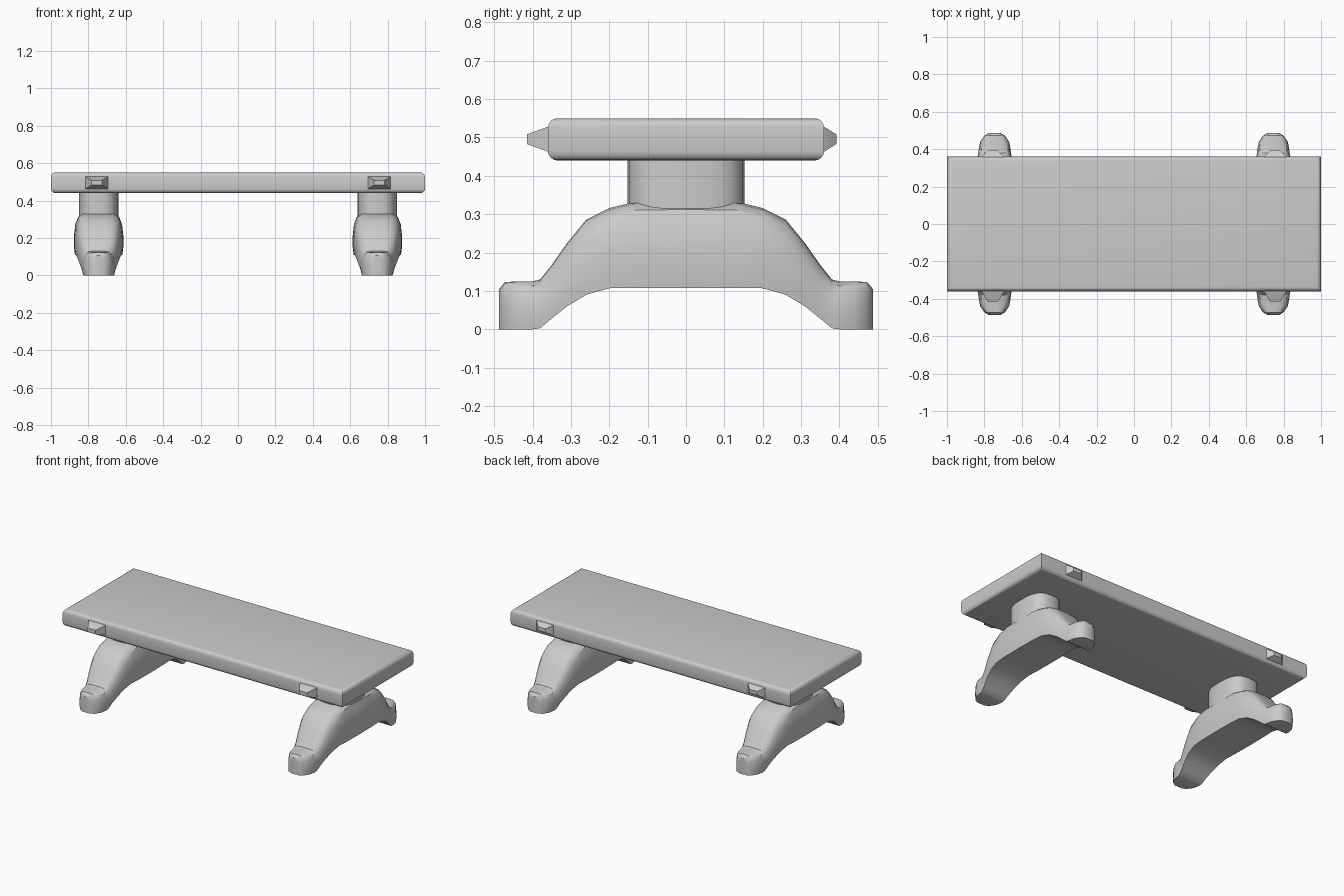
import bpy, bmesh, math

if "Cube" in bpy.data.objects:
    bpy.data.objects.remove(bpy.data.objects["Cube"])


def finish(name, bm, angle=35):
    bmesh.ops.recalc_face_normals(bm, faces=bm.faces)
    mesh = bpy.data.meshes.new(name)
    bm.to_mesh(mesh)
    bm.free()
    ob = bpy.data.objects.new(name, mesh)
    bpy.context.collection.objects.link(ob)
    bpy.ops.object.select_all(action='DESELECT')
    ob.select_set(True)
    bpy.context.view_layer.objects.active = ob
    bpy.ops.object.shade_smooth_by_angle(angle=math.radians(angle))
    return ob


def loft(name, rings, angle=35):
    bm = bmesh.new()
    loops = [[bm.verts.new(p) for p in ring] for ring in rings]
    n = len(loops[0])
    for a, b in zip(loops, loops[1:]):
        for i in range(n):
            j = (i + 1) % n
            bm.faces.new((a[i], a[j], b[j], b[i]))
    bm.faces.new(loops[0])
    bm.faces.new(loops[-1])
    return finish(name, bm, angle)


# Bench top: slab with rounded upper and lower rims, sharp vertical corners
bm = bmesh.new()
bmesh.ops.create_cube(bm, size=1)
for v in bm.verts:
    v.co = (v.co.x * 2, v.co.y * 0.72, 0.495 + v.co.z * 0.11)
rims = [e for e in bm.edges if abs(e.verts[0].co.z - e.verts[1].co.z) < 0.01]
bmesh.ops.bevel(bm, geom=rims, offset=0.025, segments=4, profile=0.5, affect='EDGES')
finish("bench_top", bm)

# Leg stations from centre to toe: y, half width, bottom, top
half = [(0.0, 0.132, 0.108, 0.335), (0.13, 0.13, 0.108, 0.333), (0.20, 0.125, 0.107, 0.316),
        (0.26, 0.117, 0.09, 0.286), (0.31, 0.105, 0.06, 0.225), (0.35, 0.093, 0.028, 0.168),
        (0.38, 0.087, 0.003, 0.13), (0.40, 0.085, 0.0, 0.125), (0.44, 0.077, 0.0, 0.125),
        (0.472, 0.055, 0.0, 0.123), (0.487, 0.03, 0.0, 0.105)]
stations = [(-y, w, b, t) for y, w, b, t in reversed(half[1:])] + half
# Leg cross-section: flat underside, rounded top (width and height fractions)
side = [(0.96, 0), (1, 0.2), (1, 0.45), (0.95, 0.72), (0.83, 0.9), (0.62, 0.98), (0.3, 1)]
section = side + [(-u, v) for u, v in reversed(side)]

for sx, label in ((-1, "left"), (1, "right")):
    cx = sx * 0.745
    # Arched leg with toes
    loft(label + "_leg", [[(cx + u * w, y, b + v * (t - b)) for u, v in section]
                          for y, w, b, t in stations])

    # Post joining the leg to the top
    plan = []
    for i in range(24):
        a = math.tau * i / 24
        c, s = math.cos(a), math.sin(a)
        plan.append((math.copysign(abs(c) ** 0.7, c), math.copysign(abs(s) ** 0.7, s)))
    loft(label + "_post", [[(cx + r * 0.106 * u, r * 0.152 * v, z) for u, v in plan]
                           for z, r in ((0.28, 1), (0.335, 1), (0.45, 1))])

    # Tapered pegs showing through both long edges
    for sy, tip, name in ((-1, 0.415, "front"), (1, 0.392, "back")):
        rings = []
        for y, w, lo, hi in ((0.34, 0.07, 0.455, 0.535), (0.36, 0.06, 0.463, 0.528),
                             (tip, 0.028, 0.483, 0.508)):
            rings.append([(sx * 0.755 + a * w, sy * y, z)
                          for a, z in ((-1, lo), (1, lo), (1, hi), (-1, hi))])
        loft(f"{label}_{name}_peg", rings, 20)
